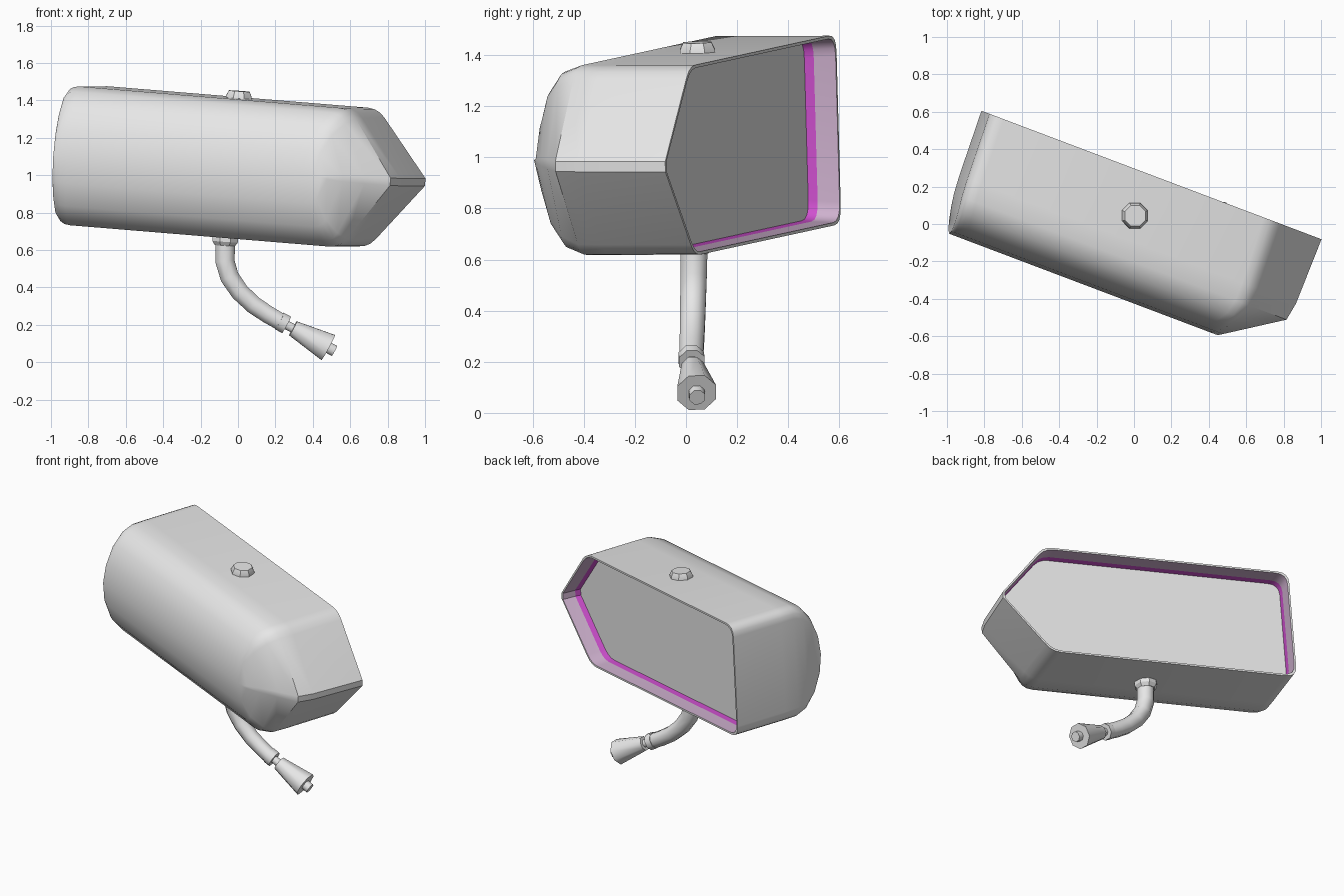
import bpy, bmesh, math
from mathutils import Vector, Matrix

old = bpy.data.objects.get("Cube")
if old:
    bpy.data.objects.remove(old, do_unlink=True)


def material(name, rgb):
    m = bpy.data.materials.new(name)
    m.use_nodes = True
    m.diffuse_color = (*rgb, 1)
    m.node_tree.nodes["Principled BSDF"].inputs["Base Color"].default_value = (*rgb, 1)
    return m


GREY = material("light grey", (0.8, 0.8, 0.8))
MAUVE = material("pale mauve", (0.62, 0.44, 0.62))
MAGENTA = material("magenta", (0.62, 0.08, 0.62))

# Housing frame: turned about z, then rolled along its length
FRAME = (Matrix.Translation((0, 0, 1.037)) @ Matrix.Rotation(math.radians(-20.7), 4, 'Z')
         @ Matrix.Rotation(math.radians(4.4), 4, 'Y'))


def finish(name, bm, mats, angle, frame=Matrix.Identity(4)):
    me = bpy.data.meshes.new(name)
    bm.to_mesh(me)
    bm.free()
    for m in mats:
        me.materials.append(m)
    ob = bpy.data.objects.new(name, me)
    ob.matrix_world = frame
    bpy.context.collection.objects.link(ob)
    bpy.ops.object.select_all(action='DESELECT')
    ob.select_set(True)
    bpy.context.view_layer.objects.active = ob
    bpy.ops.object.shade_smooth_by_angle(angle=math.radians(angle))
    return ob


def bridge(bm, a, b, mat=0):
    for i in range(len(a)):
        j = (i + 1) % len(a)
        bm.faces.new((a[i], a[j], b[j], b[i])).material_index = mat


def rounded(before, corner, after, r, steps):
    """Points of a rounded corner."""
    c = Vector(corner)
    p = c + (Vector(before) - c).normalized() * r
    q = c + (Vector(after) - c).normalized() * r
    ts = [k / steps for k in range(steps + 1)]
    return [p * (1 - t) ** 2 + c * 2 * t * (1 - t) + q * t * t for t in ts]


def outline(left, shoulder, tip, height, squash=1.0):
    """Pointed outline: straight left end, wedge at the right end."""
    nose, corner, back = (tip, 0.02), (shoulder, height), (left, height)
    half = [Vector(nose)]
    half += rounded(nose, corner, back, 0.06, 3)
    half += rounded(corner, back, (left, 0), 0.075, 4)
    full = half + [Vector((p.x, -p.y)) for p in reversed(half)]
    return [Vector((p.x, p.y * squash)) for p in full]


def ring(bm, pts, depth):
    return [bm.verts.new((p.x, depth, p.y)) for p in pts]


def inset(d):
    return outline(-0.957 + d, 0.67 - d * 0.6, 0.968 - d * 1.2, 0.372 - d)


# Housing shell: prism at the mouth, half-ellipse nose at the front
MOUTH, BELLY, BULGE = 0.278, -0.19, 0.208
bm = bmesh.new()
rings = [ring(bm, inset(0), MOUTH),
         ring(bm, outline(-0.945, 0.685, 0.962, 0.372), -0.09),
         ring(bm, outline(-0.938, 0.685, 0.945, 0.372), BELLY)]
for deg in (22, 44, 67, 90):
    s, c = math.sin(math.radians(deg)), math.cos(math.radians(deg))
    pts = outline(-0.938 + 0.03 * s, 0.685 - 0.11 * s * s, 0.945 - 0.315 * s, 0.372, c)
    rings.append(ring(bm, pts, BELLY - BULGE * s))
for a, b in zip(rings, rings[1:]):
    bridge(bm, a, b)

# Rim and coloured inner wall
previous = rings[0]
for d, depth, mat in ((0.012, 0, 0), (0.016, 0.09, 1), (0.02, 0.13, 2)):
    current = ring(bm, inset(d), MOUTH - depth)
    bridge(bm, current, previous, mat)
    previous = current
bmesh.ops.remove_doubles(bm, verts=bm.verts, dist=0.0005)
bmesh.ops.recalc_face_normals(bm, faces=bm.faces)
finish("mirror_housing", bm, (GREY, MAUVE, MAGENTA), 35, FRAME)

# Mirror glass
bm = bmesh.new()
face = bm.faces.new(ring(bm, inset(0.018), MOUTH - 0.128))
face.normal_update()
if face.normal.y < 0:
    face.normal_flip()
finish("mirror_glass", bm, (GREY,), 30, FRAME)


def turned(name, stations, angle=50, sides=8):
    """Rings of given radii along a path close to the xz plane."""
    bm = bmesh.new()
    pts = [Vector(p) for p, r in stations]
    loops = []
    for i, (p, r) in enumerate(stations):
        along = (pts[min(i + 1, len(pts) - 1)] - pts[max(i - 1, 0)]).normalized()
        side = along.cross(Vector((0, 1, 0))).normalized()
        other = along.cross(side)
        turns = [2 * math.pi * (k + 0.5) / sides for k in range(sides)]
        loops.append([bm.verts.new(pts[i] + (side * math.cos(t) + other * math.sin(t)) * r)
                      for t in turns])
    for a, b in zip(loops, loops[1:]):
        bridge(bm, a, b)
    bm.faces.new(loops[0])
    bm.faces.new(loops[-1])
    bmesh.ops.recalc_face_normals(bm, faces=bm.faces)
    return finish(name, bm, (GREY,), angle)


up = FRAME.to_3x3() @ Vector((0, 0, 1))

# Cap on top of the housing
top = Vector((0.003, 0.045, 1.40))
turned("top_cap", [(top, 0.074), (top + up * 0.022, 0.074), (top + up * 0.05, 0.06)], 25)

# Flange under the housing
base = Vector((-0.067, 0.032, 0.675))
turned("arm_flange", [(base, 0.074), (base - up * 0.03, 0.074), (base - up * 0.052, 0.058)], 25)

# Bent arm
path = [(-0.067, 0.66), (-0.07, 0.54), (-0.045, 0.455), (0.01, 0.375),
        (0.085, 0.305), (0.16, 0.255), (0.235, 0.212)]
turned("arm", [(Vector((x, 0.032 - 0.002 * i, z)), 0.057 - 0.0012 * i)
               for i, (x, z) in enumerate(path)])

# Straight end fittings share one axis
start = Vector((0.222, 0.02, 0.22))
axis = (Vector((0.485, 0.042, 0.077)) - start).normalized()
fittings = {
    "arm_collar": ((0, 0.054), (0.042, 0.054)),
    "ball_neck": ((0.035, 0.026), (0.1, 0.026)),
    "mount_cone": ((0.082, 0.046), (0.296, 0.082)),
    "end_stud": ((0.29, 0.033), (0.335, 0.033)),
}
for name, spans in fittings.items():
    turned(name, [(start + axis * d, r) for d, r in spans])
